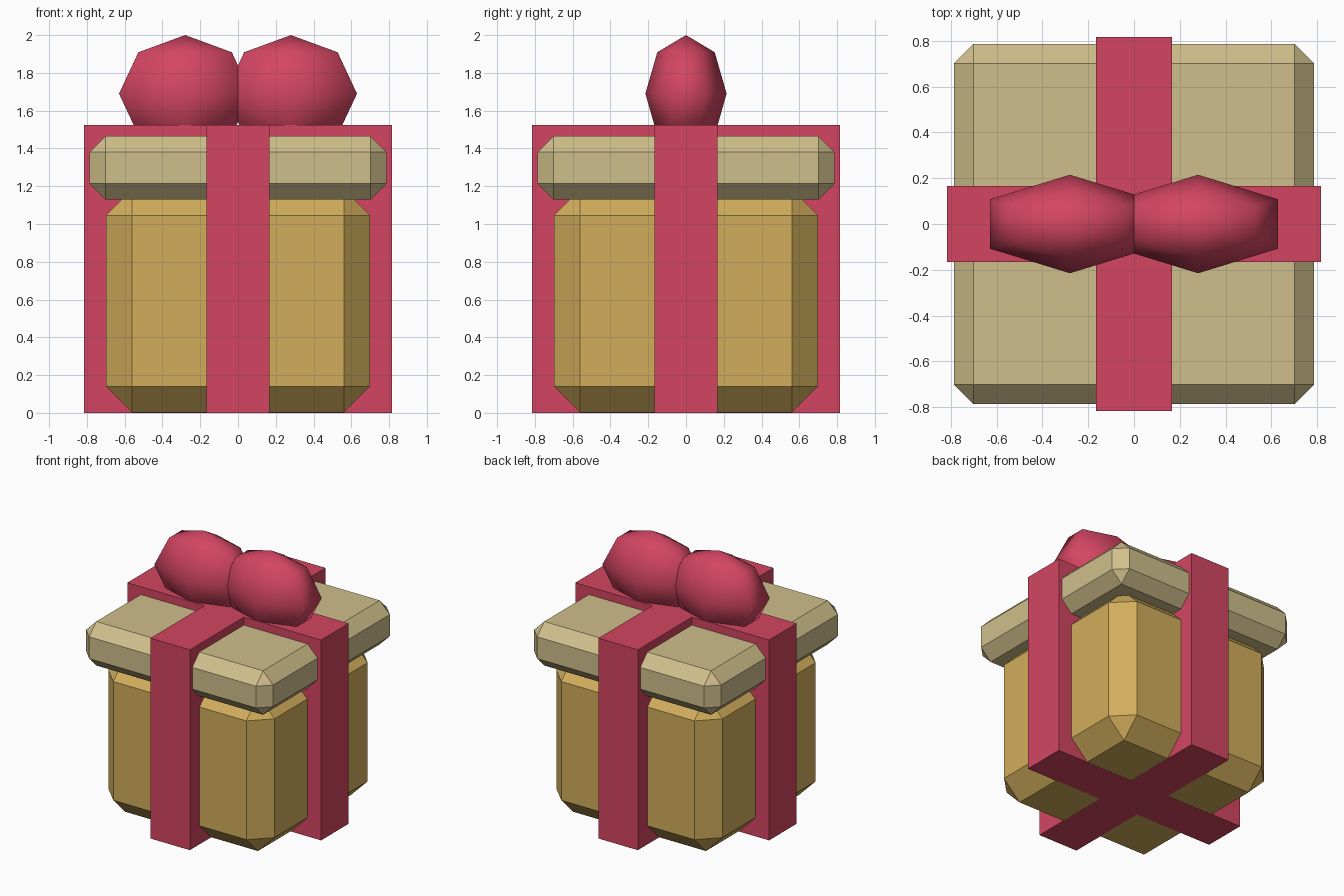
import bpy, bmesh
from math import pi, sin, cos
from mathutils import Matrix

cube = bpy.data.objects.get("Cube")
if cube:
    bpy.data.objects.remove(cube, do_unlink=True)


def material(name, rgb):
    mat = bpy.data.materials.new(name)
    mat.use_nodes = True
    color = (*rgb, 1.0)
    mat.diffuse_color = color
    mat.node_tree.nodes["Principled BSDF"].inputs["Base Color"].default_value = color
    return mat


red = material("ribbon red", (0.65, 0.06, 0.12))
gold = material("box gold", (0.64, 0.42, 0.105))
cream = material("lid cream", (0.63, 0.52, 0.26))


def finish(name, bm, mat, smooth=False):
    bmesh.ops.recalc_face_normals(bm, faces=bm.faces)
    for face in bm.faces:
        face.smooth = smooth
    mesh = bpy.data.meshes.new(name)
    bm.to_mesh(mesh)
    bm.free()
    mesh.materials.append(mat)
    obj = bpy.data.objects.new(name, mesh)
    bpy.context.scene.collection.objects.link(obj)
    return obj


def block(name, half_x, half_y, bottom, top, mat, chamfer=0):
    bm = bmesh.new()
    bmesh.ops.create_cube(bm, size=1)
    size = (2 * half_x, 2 * half_y, top - bottom)
    place = Matrix.Translation((0, 0, (bottom + top) / 2))
    bm.transform(place @ Matrix.Diagonal((*size, 1)))
    if chamfer:
        bmesh.ops.bevel(bm, geom=bm.edges[:], offset=chamfer, segments=1,
                        profile=0.5, affect='EDGES')
    return finish(name, bm, mat)


def bow_loop(name, x):
    # six-sided ellipsoid: half octagon spun about z, with points facing front and back
    bm = bmesh.new()
    verts = [bm.verts.new((0, sin(i * pi / 4), cos(i * pi / 4))) for i in range(5)]
    for a, b in zip(verts, verts[1:]):
        bm.edges.new((a, b))
    bmesh.ops.spin(bm, geom=bm.verts[:] + bm.edges[:], cent=(0, 0, 0),
                   axis=(0, 0, 1), angle=2 * pi, steps=6)
    bmesh.ops.remove_doubles(bm, verts=bm.verts[:], dist=0.001)
    bm.transform(Matrix.Translation((x, 0, 1.69)) @ Matrix.Diagonal((0.404, 0.215, 0.31, 1)))
    return finish(name, bm, red, smooth=True)


# Box body and lid
block("box_body", 0.70, 0.70, 0.001, 1.185, gold, 0.14)
block("box_lid", 0.787, 0.787, 1.13, 1.465, cream, 0.085)

# Crossed ribbons
block("ribbon_front_to_back", 0.166, 0.816, 0, 1.525, red)
block("ribbon_side_to_side", 0.816, 0.166, 0, 1.525, red)

# Bow
for side, sign in (("left", 1), ("right", -1)):
    bow_loop("bow_loop_" + side, 0.28 * sign)
